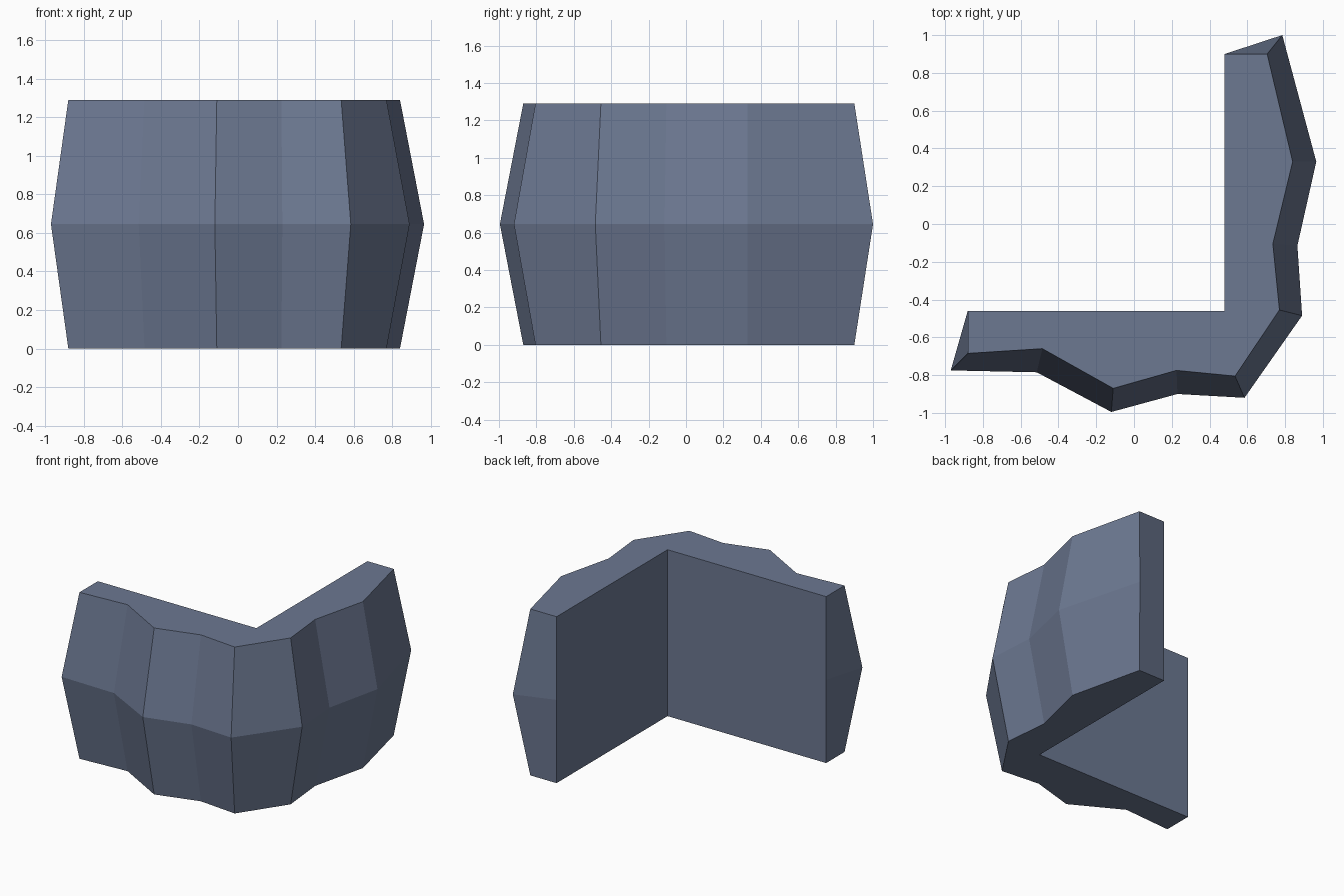
import bpy
import bmesh

cube = bpy.data.objects.get("Cube")
if cube:
    bpy.data.objects.remove(cube, do_unlink=True)

HEIGHT = 1.29

# Plan outlines: rocky outer face at the rims and at the bulging middle
rim = [(-0.88, -0.685), (-0.485, -0.66), (-0.11, -0.87), (0.225, -0.775), (0.535, -0.805),
       (0.77, -0.455), (0.735, -0.105), (0.84, 0.33), (0.705, 0.90)]
middle = [(-0.97, -0.775), (-0.515, -0.785), (-0.12, -0.995), (0.23, -0.90), (0.585, -0.92),
          (0.89, -0.485), (0.865, -0.115), (0.965, 0.33), (0.785, 1.0)]
# Straight inner walls, from the back end round the corner to the side end
inner = [(0.48, 0.90), (0.48, -0.46), (-0.88, -0.46)]

stone = bpy.data.materials.new("slate blue stone")
stone.use_nodes = True
colour = (0.150, 0.188, 0.285, 1.0)
stone.diffuse_color = colour
stone.node_tree.nodes["Principled BSDF"].inputs["Base Color"].default_value = colour

bm = bmesh.new()


def ring(points, z):
    return [bm.verts.new((x, y, z)) for x, y in points]


levels = [ring(outline + inner, z) for outline, z in
          ((rim, 0), (middle, HEIGHT / 2), (rim, HEIGHT))]

# Side walls between successive levels
for low, high in zip(levels, levels[1:]):
    for i in range(len(low)):
        j = (i + 1) % len(low)
        bm.faces.new((low[i], low[j], high[j], high[i]))

# Flat bottom and top
bm.faces.new(list(reversed(levels[0])))
bm.faces.new(levels[-1])
bmesh.ops.recalc_face_normals(bm, faces=bm.faces)

mesh = bpy.data.meshes.new("corner_wall")
bm.to_mesh(mesh)
bm.free()
mesh.materials.append(stone)
wall = bpy.data.objects.new("corner_wall", mesh)
bpy.context.collection.objects.link(wall)
